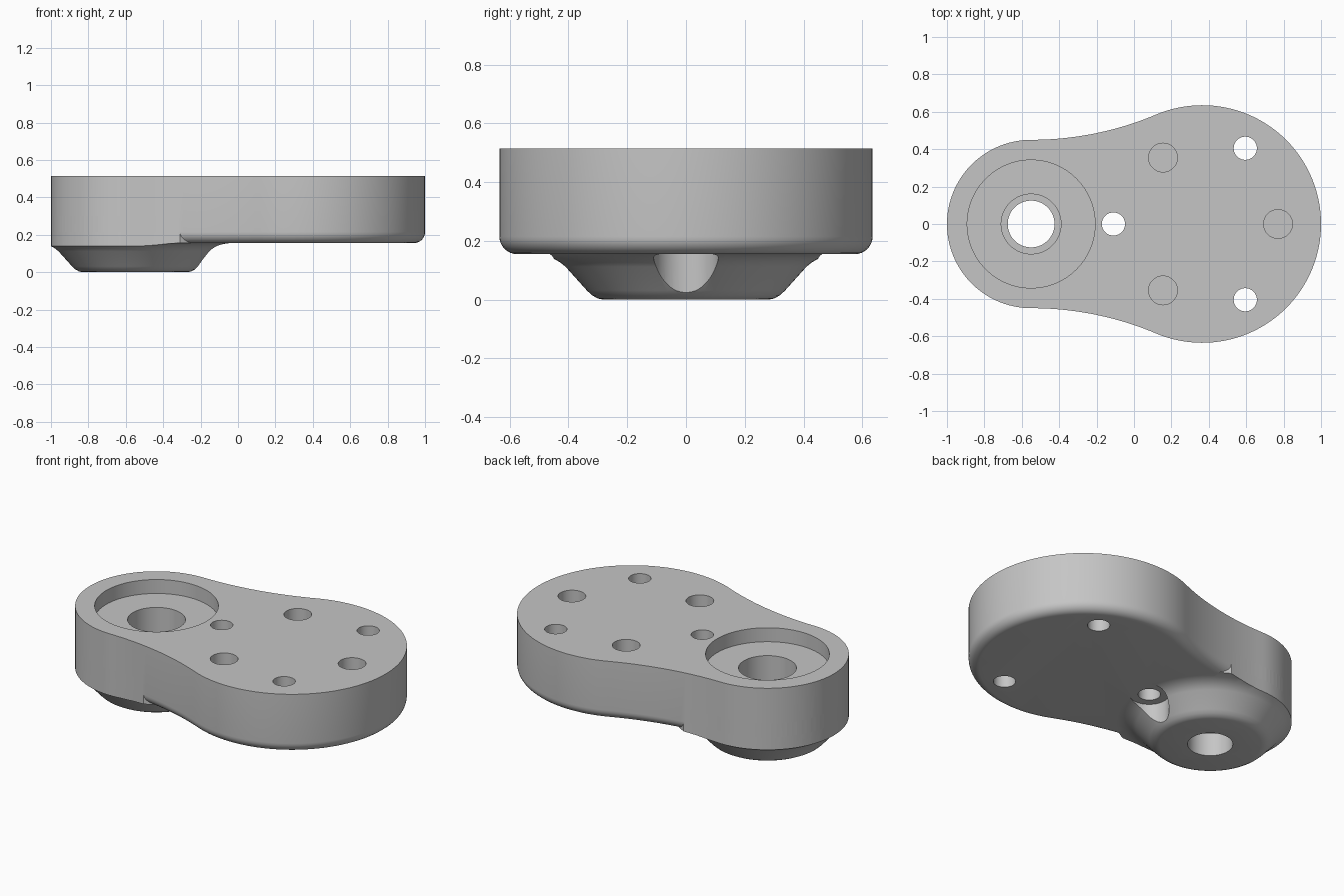
import bpy, bmesh, math
from math import sin, cos, pi

if "Cube" in bpy.data.objects:
    bpy.data.objects.remove(bpy.data.objects["Cube"])

SMALL_X, SMALL_R = -0.55, 0.45     # bearing end
BIG_X, BIG_R = 0.365, 0.635        # mounting end
BASE_Z, TOP_Z, EDGE_R = 0.155, 0.515, 0.06

grey = bpy.data.materials.new("mid grey")
grey.diffuse_color = (0.56, 0.56, 0.56, 1)
grey.use_nodes = True
grey.node_tree.nodes["Principled BSDF"].inputs["Base Color"].default_value = grey.diffuse_color


def outline(d):
    """Keyhole-like plan outline, inset by d: two round ends and hollow sides."""
    span = BIG_X - SMALL_X
    side_r = (span**2 + SMALL_R**2 - BIG_R**2) / (2 * (BIG_R - SMALL_R))
    side_y = SMALL_R + side_r
    sweep = math.atan2(span, side_y)
    big_a = pi / 2 + sweep
    pts = []
    for i in range(81):
        a = -big_a + 2 * big_a * i / 80
        pts.append((BIG_X + (BIG_R - d) * cos(a), (BIG_R - d) * sin(a)))
    side = []
    for i in range(1, 24):
        a = -pi / 2 + sweep * (1 - i / 24)
        side.append((SMALL_X + (side_r + d) * cos(a), side_y + (side_r + d) * sin(a)))
    pts += side
    for i in range(49):
        a = pi / 2 + pi * i / 48
        pts.append((SMALL_X + (SMALL_R - d) * cos(a), (SMALL_R - d) * sin(a)))
    pts += [(x, -y) for x, y in reversed(side)]
    return pts


def loft(name, rings):
    """Closed solid through equal-length rings, from bottom to top."""
    bm = bmesh.new()
    rows = [[bm.verts.new(p) for p in ring] for ring in rings]
    n = len(rows[0])
    for lo, hi in zip(rows, rows[1:]):
        for i in range(n):
            j = (i + 1) % n
            bm.faces.new((lo[i], lo[j], hi[j], hi[i]))
    bm.faces.new(rows[0][::-1])
    bm.faces.new(rows[-1])
    bmesh.ops.recalc_face_normals(bm, faces=bm.faces)
    mesh = bpy.data.meshes.new(name)
    bm.to_mesh(mesh)
    bm.free()
    mesh.materials.append(grey)
    obj = bpy.data.objects.new(name, mesh)
    bpy.context.collection.objects.link(obj)
    return obj


def turned(name, x, y, profile, n=64):
    """Solid of revolution from (radius, height) points."""
    return loft(name, [[(x + r * cos(2 * pi * i / n), y + r * sin(2 * pi * i / n), z)
                        for i in range(n)] for r, z in profile])


def combine(obj, other, operation):
    mod = obj.modifiers.new(operation.lower(), 'BOOLEAN')
    mod.operation, mod.object, mod.solver = operation, other, 'EXACT'
    bpy.context.view_layer.objects.active = obj
    bpy.ops.object.modifier_apply(modifier=mod.name)
    bpy.data.objects.remove(other)


def plan(d, z):
    return [(x, y, z) for x, y in outline(d)]


# main plate with a rounded lower edge
steps = [i * pi / 16 for i in range(9)]
body = loft("mount_body",
            [plan(EDGE_R * (1 - sin(a)), BASE_Z + EDGE_R * (1 - cos(a))) for a in steps]
            + [plan(0, TOP_Z)])

# tapered boss under the small end, flared into the plate and trimmed to its outline
boss = turned("boss", SMALL_X, 0,
              [(0.28, 0), (0.30, 0.004), (0.32, 0.015), (0.337, 0.031), (0.41, 0.112),
               (0.43, 0.128), (0.455, 0.142), (0.485, 0.151), (0.525, 0.157),
               (0.525, 0.30)], 96)
combine(boss, loft("trim", [plan(0, -0.1), plan(0, 0.4)]), 'INTERSECT')

# round clearance pocket for the screw head beside the boss
combine(boss, turned("clearance", -0.11, 0, [(0.11, -0.1), (0.11, 0.4)]), 'DIFFERENCE')
combine(body, boss, 'UNION')

# stepped bearing seat and shaft bore
combine(body, turned("bearing_seat", SMALL_X, 0,
                     [(0.125, -0.1), (0.125, 0.14), (0.16, 0.14), (0.16, 0.43),
                      (0.342, 0.43), (0.342, 0.7)], 96), 'DIFFERENCE')

# through holes, then blind holes: x, y, radius, lower end
holes = [(x, y, 0.062, -0.1) for x, y in ((-0.11, 0), (0.595, 0.405), (0.595, -0.405))]
holes += [(x, y, 0.077, 0.26) for x, y in ((0.155, 0.355), (0.155, -0.355), (0.77, 0))]
for x, y, r, z in holes:
    combine(body, turned("hole", x, y, [(r, z), (r, 0.7)], 40), 'DIFFERENCE')

bpy.ops.object.select_all(action='DESELECT')
body.select_set(True)
bpy.context.view_layer.objects.active = body
bpy.ops.object.shade_smooth_by_angle(angle=math.radians(30))
